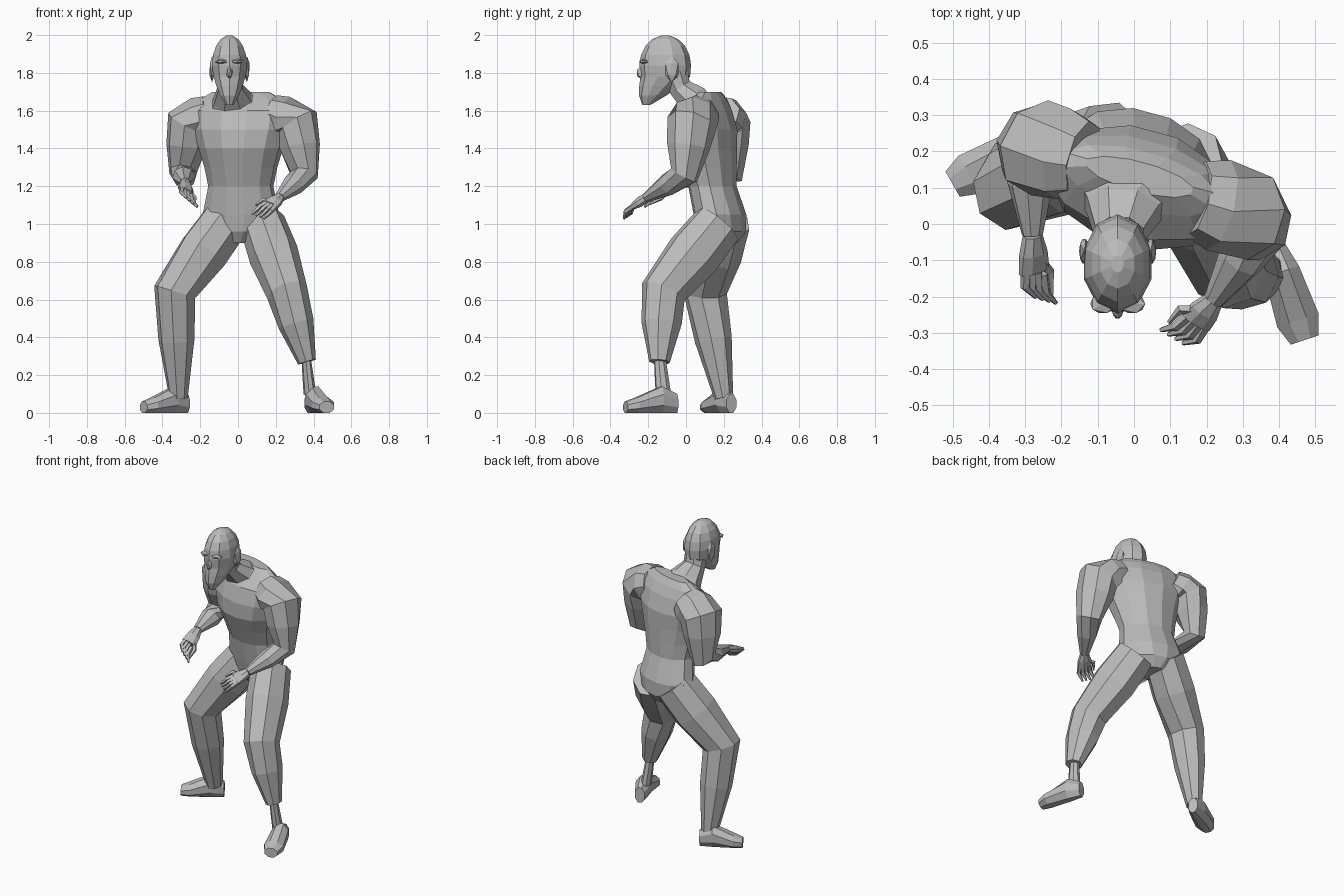
import bpy, bmesh
from math import cos, sin, pi
from mathutils import Vector

cube = bpy.data.objects.get("Cube")
if cube:
    bpy.data.objects.remove(cube, do_unlink=True)

grey = bpy.data.materials.new("clay grey")
grey.use_nodes = True
grey.diffuse_color = (.5, .5, .5, 1)
shader = grey.node_tree.nodes["Principled BSDF"]
shader.inputs["Base Color"].default_value = grey.diffuse_color

UP = Vector((0, 0, 1))
ACROSS = Vector((1, 0, 0))


def finish(name, bm):
    """Turn a bmesh into a named grey object."""
    bmesh.ops.recalc_face_normals(bm, faces=bm.faces)
    mesh = bpy.data.meshes.new(name)
    bm.to_mesh(mesh)
    bm.free()
    mesh.materials.append(grey)
    bpy.context.collection.objects.link(bpy.data.objects.new(name, mesh))


def loft(name, side, stations, count=8, axis=None):
    """Skin rings given as (centre, half width along side, half depth)."""
    bm = bmesh.new()
    centres = [Vector(station[0]) for station in stations]
    last = len(stations) - 1
    grow = 1 / cos(pi / count)
    rings = []
    for i, (centre, width, depth) in enumerate(stations):
        along = axis or centres[min(i + 1, last)] - centres[max(i - 1, 0)]
        along = along.normalized()
        right = Vector(side)
        right = (right - along * right.dot(along)).normalized()
        front = along.cross(right)
        ring = []
        for j in range(count):
            angle = 2 * pi * (j + .5) / count
            point = (centres[i] + right * width * grow * cos(angle)
                     + front * depth * grow * sin(angle))
            point.z = max(point.z, 0)
            ring.append(bm.verts.new(point))
        rings.append(ring)
    for low, high in zip(rings, rings[1:]):
        for j in range(count):
            k = (j + 1) % count
            bm.faces.new((low[j], low[k], high[k], high[j]))
    bm.faces.new(rings[0])
    bm.faces.new(rings[-1])
    finish(name, bm)


def blob(name, centre, size):
    """Small faceted lump for a facial feature."""
    bm = bmesh.new()
    bmesh.ops.create_icosphere(bm, subdivisions=1, radius=1)
    bmesh.ops.scale(bm, vec=size, verts=bm.verts)
    bmesh.ops.translate(bm, vec=centre, verts=bm.verts)
    finish(name, bm)


def limb(name, side, joints, radii, ratio, bulge):
    """Muscled tube: each span swells a little between its joints."""
    joints = [Vector(joint) for joint in joints]
    stations = []
    for i in range(len(joints) - 1):
        stations.append((joints[i], radii[i], radii[i] * ratio))
        radius = (radii[i] + radii[i + 1]) / 2 + bulge
        middle = joints[i].lerp(joints[i + 1], .45)
        stations.append((middle, radius, radius * ratio))
    stations.append((joints[-1], radii[-1], radii[-1] * ratio))
    loft(name, side, stations)


def foot(name, heel, toe):
    """Flat-soled foot with a high instep."""
    heel, toe = Vector(heel), Vector(toe)
    along = toe - heel
    stations = []
    for step, width, height in ((0, .03, .05), (.3, .05, .07),
                                (.8, .06, .04), (1, .04, .03)):
        stations.append((heel + along * step + UP * height, width, height))
    loft(name, along.cross(UP), stations, axis=along)


def hand(name, wrist, knuckles, across, curl):
    """Palm, four curled fingers and a thumb."""
    wrist, knuckles, curl = Vector(wrist), Vector(knuckles), Vector(curl)
    across = Vector(across).normalized()
    middle = wrist.lerp(knuckles, .5)
    reach = (knuckles - wrist) / 2
    loft(name + "_palm", across, [(wrist, .026, .024), (middle, .04, .026),
                                  (knuckles, .045, .018)])
    digits = {"thumb": (middle, reach * .8 - across * .06, reach * 1.2)}
    for i, finger in enumerate(("index", "middle", "ring", "little")):
        spread = across * (i - 1.5) * .02
        digits[finger] = (knuckles + spread, reach + spread / 4, curl)
    for digit, (base, first, second) in digits.items():
        loft(name + "_" + digit, across, [
            (base, .013, .013), (base + first, .011, .011),
            (base + first + second, .005, .006)], 5)


# Torso, turned towards the right
torso = []
for z, y, width, depth in (
        (.9, .19, .07, .08), (.96, .19, .17, .12), (1.05, .18, .2, .13),
        (1.2, .14, .17, .12), (1.3, .12, .19, .14), (1.4, .1, .22, .16),
        (1.5, .1, .25, .16), (1.6, .1, .26, .13), (1.66, .12, .22, .08),
        (1.7, .13, .15, .04)):
    torso.append(((.015, y, z), width, depth))
loft("torso", (1, -.27, 0), torso, 12, UP)
loft("neck", ACROSS, [
    ((-.01, .1, 1.58), .16, .09), ((-.03, .04, 1.66), .1, .08),
    ((-.04, -.03, 1.72), .066, .06), ((-.04, -.06, 1.8), .066, .07)])

# Head: beard and jaw taper down, the skull is a dome
face = Vector((-.045, -.11, 1.84))
head = []
for i in range(4):
    t = i / 3
    head.append((face + Vector((0, .1 * t - .1, .15 * t - .21)),
                 .02 + .065 * t ** .7, .02 + .105 * t ** .7))
for i in range(5):
    angle = pi / 2 * i / 4.5
    head.append((face + UP * .16 * sin(angle),
                 .093 * cos(angle), .13 * cos(angle)))
loft("head", ACROSS, head, 10, UP)
blob("nose", face + Vector((0, -.125, -.04)), (.018, .03, .035))
blob("moustache", face + Vector((0, -.1, -.09)), (.05, .03, .02))

# Paired features
for name, sign in (("left", 1), ("right", -1)):
    blob(name + "_brow", face + Vector((sign * .04, -.11, .02)),
         (.04, .03, .014))
    blob(name + "_ear", face + Vector((sign * .092, .035, -.02)),
         (.016, .04, .07))

# Arms and hands
ARM_RADII = (.1, .125, .075, .027)
limb("left_arm", (.6, -1, 0), [
    (.17, .07, 1.59), (.31, .03, 1.53), (.35, -.01, 1.26),
    (.22, -.21, 1.14)], ARM_RADII, .9, .008)
limb("right_arm", (.6, 1, 0), [
    (-.14, .18, 1.59), (-.26, .21, 1.53), (-.29, .23, 1.27),
    (-.28, -.03, 1.22)], ARM_RADII, .9, .008)
hand("left_hand", (.22, -.21, 1.14), (.17, -.27, 1.1),
     (.75, -.45, -.3), (-.04, -.01, -.04))
hand("right_hand", (-.28, -.03, 1.22), (-.275, -.13, 1.17),
     (-.7, .2, .6), (.03, -.03, -.03))

# Legs; the left one ends in a bare thin ankle
limb("left_leg", (1, .25, 0), [
    (.13, .17, 1), (.26, -.12, .64), (.365, -.14, .27)],
    (.11, .1, .045), 1.15, .015)
limb("left_ankle", (1, .25, 0), [
    (.36, -.14, .3), (.38, -.12, .1)], (.022, .03), 1.3, 0)
limb("right_leg", (.86, -.5, 0), [
    (-.06, .21, 1.02), (-.335, .1, .64), (-.315, .2, .08)],
    (.12, .105, .045), 1.05, .013)
foot("left_foot", (.38, -.05, 0), (.47, -.32, 0))
foot("right_foot", (-.27, .24, 0), (-.5, .11, 0))
